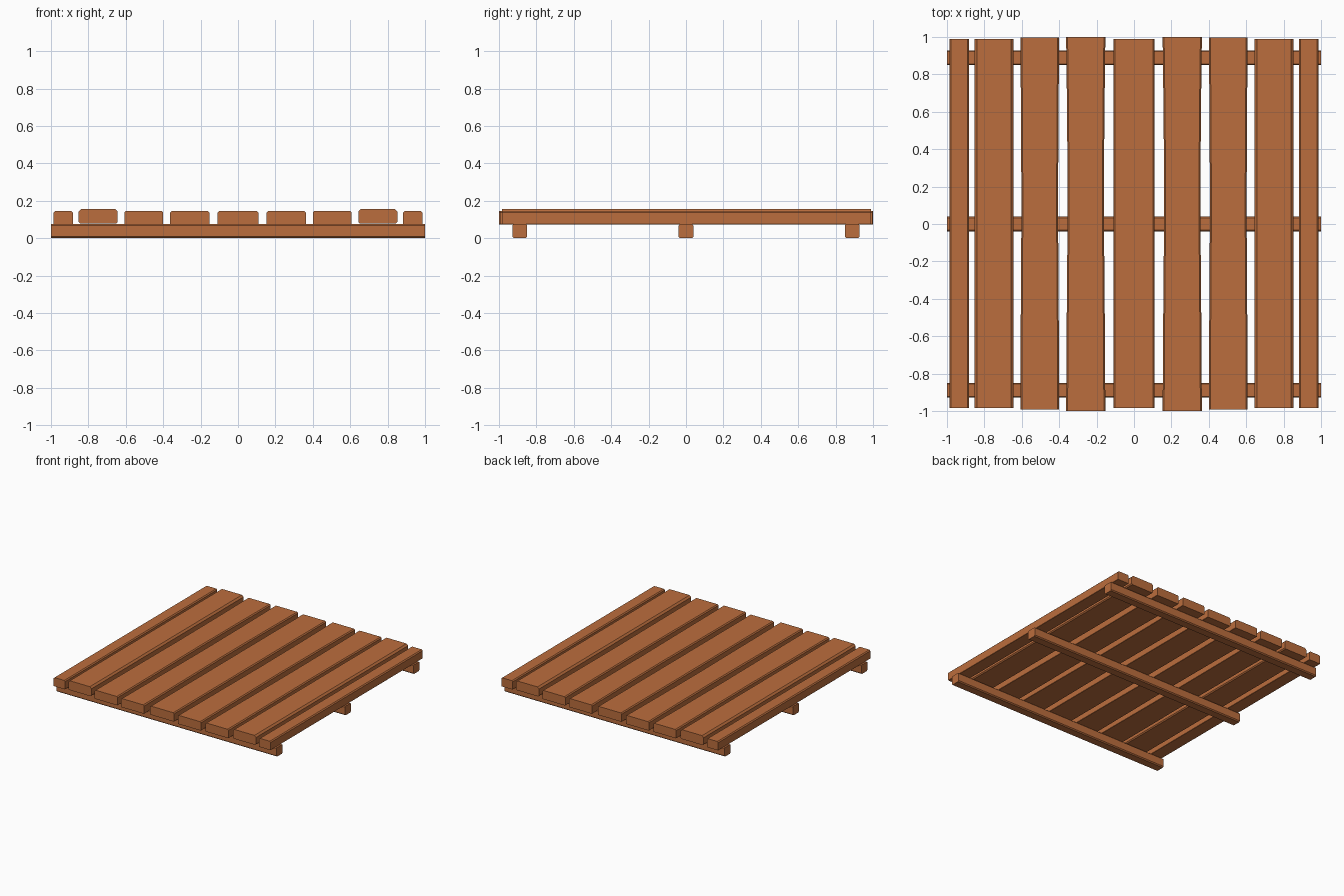
import bpy, bmesh

if "Cube" in bpy.data.objects:
    bpy.data.objects.remove(bpy.data.objects["Cube"])

wood = bpy.data.materials.new("wood")
wood.diffuse_color = (0.5, 0.155, 0.047, 1)
wood.use_nodes = True
wood.node_tree.nodes["Principled BSDF"].inputs["Base Color"].default_value = wood.diffuse_color


def loft(name, sections):
    """Join equal-sized rings of points into a closed, flat-shaded beam."""
    bm = bmesh.new()
    rings = [[bm.verts.new(p) for p in ring] for ring in sections]
    n = len(rings[0])
    for a, b in zip(rings, rings[1:]):
        for i in range(n):
            j = (i + 1) % n
            bm.faces.new((a[i], a[j], b[j], b[i]))
    bm.faces.new(rings[0])
    bm.faces.new(rings[-1])
    bmesh.ops.recalc_face_normals(bm, faces=bm.faces)
    mesh = bpy.data.meshes.new(name)
    bm.to_mesh(mesh)
    bm.free()
    mesh.materials.append(wood)
    obj = bpy.data.objects.new(name, mesh)
    bpy.context.collection.objects.link(obj)


def profile(half, z0, z1, top, bottom):
    """Cross-section with chamfered corners, as (offset, z)."""
    t, b = top, bottom
    return [(-half + b, z0), (half - b, z0), (half, z0 + b), (half, z1 - t),
            (half - t, z1), (-half + t, z1), (-half, z1 - t), (-half, z0 + b)]


# Three cross runners under the deck
for name, y in (("front_runner", -0.888), ("middle_runner", 0.0), ("back_runner", 0.888)):
    ring = profile(0.039, 0.0, 0.075, 0.006, 0.008)
    loft(name, [[(x, y + o, z) for o, z in ring] for x in (-1, 1)])

# Deck planks: centre x, half width, y ends, z range, chamfers, waist
planks = [
    ("edge_plank", 0.934, 0.052, -0.985, 0.99, 0.073, 0.145, 0.008, 0.002, 0),
    ("raised_plank", 0.748, 0.105, -0.985, 0.99, 0.079, 0.156, 0.014, 0.008, 0),
    ("inner_plank", 0.504, 0.104, -0.992, 0.996, 0.073, 0.145, 0.008, 0.002, 0.006),
    ("narrow_plank", 0.258, 0.105, -1.0, 1.0, 0.073, 0.145, 0.008, 0.002, 0.008),
    ("centre_plank", 0.0, 0.109, -0.985, 0.99, 0.073, 0.145, 0.008, 0.002, 0),
]
for name, cx, half, y0, y1, z0, z1, top, bottom, waist in planks:
    # Worn planks narrow slightly along their length
    stations = [(y0, 0), (-0.5, waist * 0.4), (0.05, waist), (0.55, waist * 0.7), (y1, 0)]
    if not waist:
        stations = [(y0, 0), (y1, 0)]
    for side, s in (("left", -1), ("right", 1)) if cx else (("mid", 1),):
        loft(f"{side}_{name}", [
            [(s * cx + o, y, z) for o, z in profile(half - w, z0, z1, top, bottom)]
            for y, w in stations])
